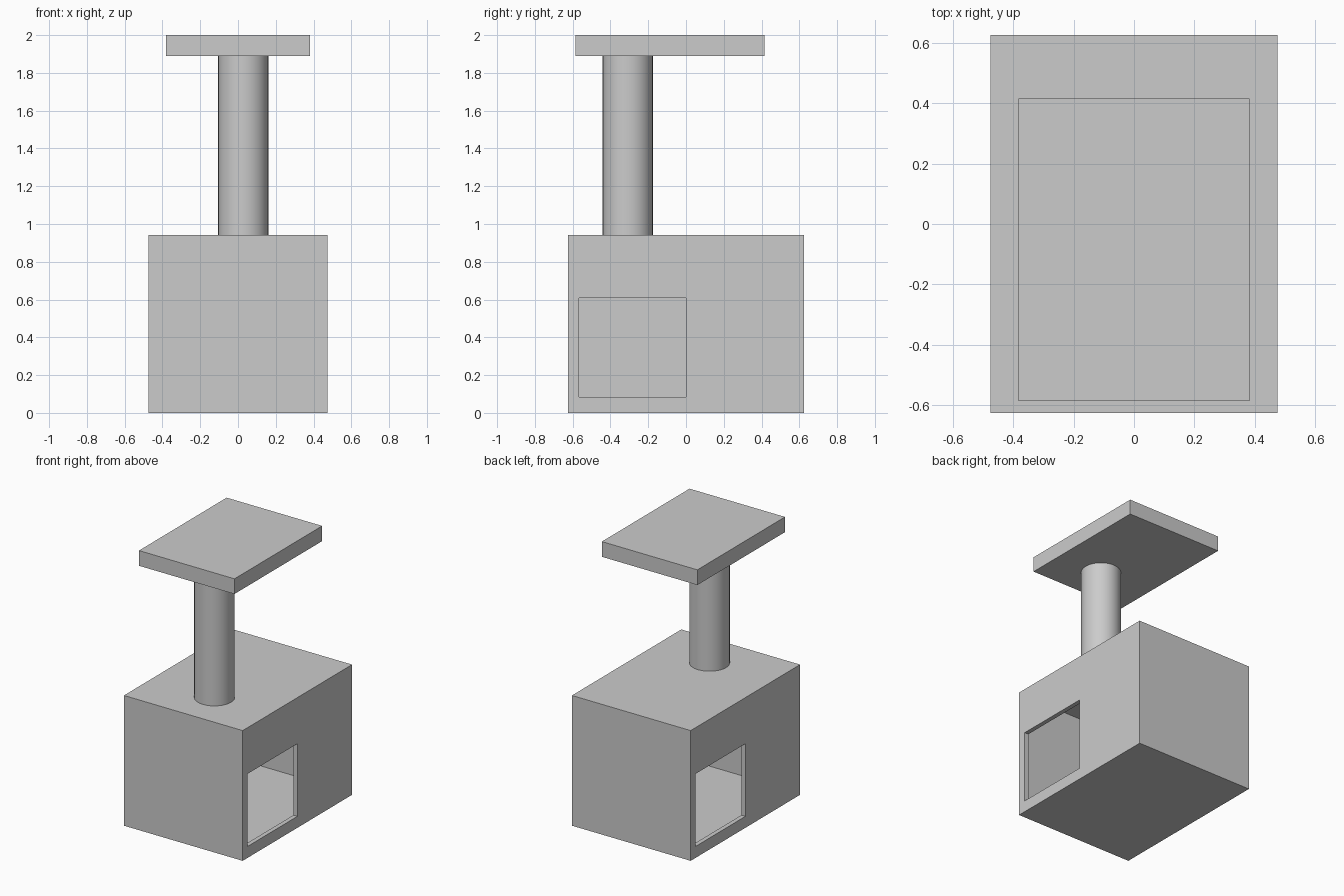
import bpy, math

if "Cube" in bpy.data.objects:
    bpy.data.objects.remove(bpy.data.objects["Cube"])

WALL = 0.032


def box(name, lo, hi):
    """Axis-aligned box between two corners."""
    centre = [(a + b) / 2 for a, b in zip(lo, hi)]
    bpy.ops.mesh.primitive_cube_add(size=1, location=centre)
    ob = bpy.context.object
    ob.name = name
    ob.scale = [b - a for a, b in zip(lo, hi)]
    bpy.ops.object.transform_apply(location=False, rotation=False, scale=True)
    return ob


def cut(target, cutter):
    """Subtract the cutter from the target, then remove the cutter."""
    cutter.hide_render = True
    bpy.context.view_layer.objects.active = target
    mod = target.modifiers.new("cut", 'BOOLEAN')
    mod.operation = 'DIFFERENCE'
    mod.solver = 'EXACT'
    mod.object = cutter
    bpy.ops.object.modifier_apply(modifier=mod.name)
    bpy.data.objects.remove(cutter)


# Hollow house box
X, Y, H = 0.475, 0.625, 0.942
house = box("house_box", (-X, -Y, 0), (X, Y, H))
cut(house, box("cavity", (-X + WALL, -Y + WALL, WALL), (X - WALL, Y - WALL, H - WALL)))

# Doorways: right side towards the front, left side towards the back
for s in (1, -1):
    xs = sorted((s * (X - 2 * WALL), s * (X + WALL)))
    ys = sorted((0, -s * 0.567))
    cut(house, box("doorway", (xs[0], ys[0], 0.083), (xs[1], ys[1], 0.608)))

# Round post
bpy.ops.mesh.primitive_cylinder_add(vertices=32, radius=0.133, depth=0.948,
                                    location=(0.028, -0.309, (H + 1.89) / 2))
post = bpy.context.object
post.name = "post"
bpy.ops.object.shade_smooth_by_angle(angle=math.radians(40))

# Top platform
box("top_platform", (-0.382, -0.586, 1.89), (0.382, 0.416, 2.0))
